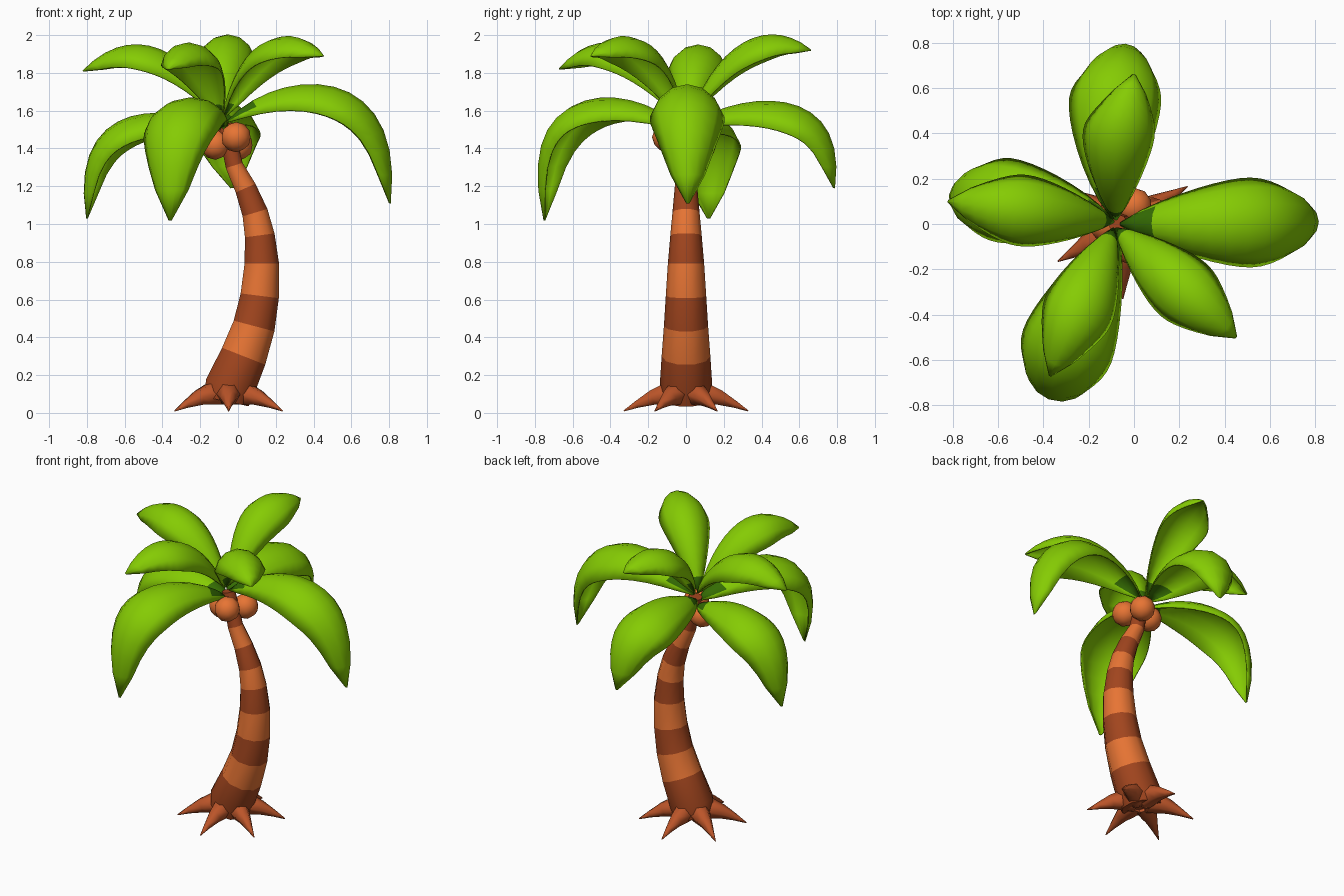
import bpy, bmesh, math
from mathutils import Vector

if "Cube" in bpy.data.objects:
    bpy.data.objects.remove(bpy.data.objects["Cube"])


def material(name, rgb):
    m = bpy.data.materials.new(name)
    m.diffuse_color = (*rgb, 1)
    m.use_nodes = True
    m.node_tree.nodes["Principled BSDF"].inputs["Base Color"].default_value = m.diffuse_color
    return m


LEAF = material("leaf green", (0.235, 0.60, 0.001))
CORE = material("dark green", (0.035, 0.15, 0.001))
LIGHT = material("light bark", (0.82, 0.18, 0.035))
DARK = material("dark bark", (0.36, 0.06, 0.013))
ROOT = material("root brown", (0.50, 0.09, 0.022))


def finish(bm, name, mats, angle=45):
    bmesh.ops.recalc_face_normals(bm, faces=bm.faces[:])
    me = bpy.data.meshes.new(name)
    bm.to_mesh(me)
    bm.free()
    for m in mats:
        me.materials.append(m)
    ob = bpy.data.objects.new(name, me)
    bpy.context.collection.objects.link(ob)
    bpy.ops.object.select_all(action='DESELECT')
    ob.select_set(True)
    bpy.context.view_layer.objects.active = ob
    bpy.ops.object.shade_smooth_by_angle(angle=math.radians(angle))
    return ob


def tube(name, path, side, sides, mats, rule, angle=45):
    """Loft of rings (centre, radius) along a path lying in a vertical plane."""
    bm = bmesh.new()
    rings = []
    for i, (c, r) in enumerate(path):
        tan = (path[min(i + 1, len(path) - 1)][0] - path[max(i - 1, 0)][0]).normalized()
        up = tan.cross(side).normalized()
        rings.append([bm.verts.new(c + r * (math.cos(a) * side + math.sin(a) * up))
                      for a in [2 * math.pi * k / sides for k in range(sides)]])
    for i in range(len(rings) - 1):
        for k in range(sides):
            n = (k + 1) % sides
            f = bm.faces.new((rings[i][k], rings[i][n], rings[i + 1][n], rings[i + 1][k]))
            f.material_index = rule(i)
    bm.faces.new(rings[0]).material_index = rule(0)
    bm.faces.new(rings[-1]).material_index = rule(len(rings) - 2)
    return finish(bm, name, mats, angle)


# Curved, banded trunk: (x, z, radius)
trunk = [(-.06, .06, .125), (-.045, .13, .14), (.03, .30, .129), (.085, .46, .117),
         (.115, .62, .107), (.126, .79, .096), (.115, .94, .083), (.09, 1.06, .072),
         (.04, 1.19, .060), (-.02, 1.31, .049), (-.07, 1.53, .042)]
tube("trunk", [(Vector((x, 0, z)), r) for x, z, r in trunk], Vector((0, 1, 0)), 10,
     [DARK, LIGHT], lambda i: 0 if i < 2 else (i + 1) % 2)

# Six pointed roots
for k in range(6):
    a = math.radians(30 + 60 * k)
    u = Vector((math.cos(a), math.sin(a), 0))
    base = Vector((-.05, 0, 0))
    path = [(base + u * d + Vector((0, 0, z)), r) for d, z, r in
            [(.03, .10, .065), (.11, .10, .064), (.18, .08, .045), (.26, .045, .022), (.33, .01, .003)]]
    tube(f"root_{k + 1}", path, Vector((-u.y, u.x, 0)), 6, [ROOT], lambda i: 0, 65)

# Coconuts
for k, c in enumerate([(-.01, -.1, 1.46), (0, .08, 1.415), (-.12, 0, 1.42)]):
    bm = bmesh.new()
    bmesh.ops.create_icosphere(bm, subdivisions=2, radius=.08)
    bmesh.ops.translate(bm, verts=bm.verts[:], vec=c)
    finish(bm, f"coconut_{k + 1}", [LIGHT])


def leaf(name, base, tip, ridge, width, depth, bend=0, dark=2):
    """Domed leaf: ridge is a Bezier in (fraction of reach, height)."""
    segs, cols = 14, 6
    base, tip = Vector((*base, 0)), Vector((*tip, 0))
    reach = tip - base
    u = reach.normalized()
    side = Vector((-u.y, u.x, 0))
    P = [Vector((r * reach.length, z)) for r, z in ridge]
    bm = bmesh.new()
    rows = []
    for i in range(segs + 1):
        t = i / segs
        s = 1 - t
        p = P[0] * s**3 + P[1] * 3 * s * s * t + P[2] * 3 * s * t * t + P[3] * t**3
        d = ((P[1] - P[0]) * s * s + (P[2] - P[1]) * 2 * s * t + (P[3] - P[2]) * t * t).normalized()
        down = u * d.y - Vector((0, 0, d.x))
        mid = base + u * p.x + Vector((0, 0, p.y)) + side * bend * 4 * t * s
        w = max(.003, math.sin(math.pi * t**1.2))**.6
        row = []
        for k in range(cols + 1):
            a = math.radians(-72 + 144 * k / cols)
            x = width * w * math.sin(a) / math.sin(math.radians(72))
            y = depth * w * (1 - math.cos(a)) / (1 - math.cos(math.radians(72)))
            row.append(bm.verts.new(mid + side * x + down * y))
        rows.append(row)
    for i in range(segs):
        for k in range(cols):
            f = bm.faces.new((rows[i][k], rows[i][k + 1], rows[i + 1][k + 1], rows[i + 1][k]))
            f.material_index = 1 if i < dark and 0 < k < cols - 1 else 0
    ob = finish(bm, name, [LEAF, CORE])
    so = ob.modifiers.new("thickness", 'SOLIDIFY')
    so.thickness = .008
    so.offset = 0


# Four long drooping leaves
leaf("low_leaf_right", (-.06, 0), (.805, .01),
     [(0, 1.54), (.32, 1.84), (1.10, 1.87), (1, 1.11)], .195, .16)
leaf("low_leaf_front", (-.08, -.02), (-.36, -.75),
     [(0, 1.50), (.34, 1.75), (1.22, 1.81), (1, 1.02)], .205, .14, -.015)
leaf("low_leaf_left", (-.09, .01), (-.80, .12),
     [(0, 1.48), (.31, 1.64), (1.16, 1.70), (1, 1.03)], .185, .14, -.02)
leaf("low_leaf_back", (-.09, .02), (-.03, .785),
     [(0, 1.52), (.32, 1.70), (1.10, 1.77), (1, 1.19)], .20, .15, .035)

# Four raised upper leaves
leaf("high_leaf_front_right", (-.08, -.02), (.45, -.50),
     [(0, 1.56), (.21, 1.96), (.63, 2.11), (1, 1.89)], .15, .13, 0, 1)
leaf("high_leaf_front", (-.09, -.02), (-.37, -.67),
     [(0, 1.56), (.21, 1.92), (.63, 2.10), (1, 1.82)], .155, .13, 0, 1)
leaf("high_leaf_left", (-.09, .01), (-.82, .10),
     [(0, 1.56), (.21, 1.91), (.63, 2.09), (1, 1.81)], .155, .13, 0, 1)
leaf("high_leaf_back", (-.08, .02), (0, .66),
     [(0, 1.56), (.21, 1.95), (.63, 2.11), (1, 1.92)], .155, .13, .035, 1)
